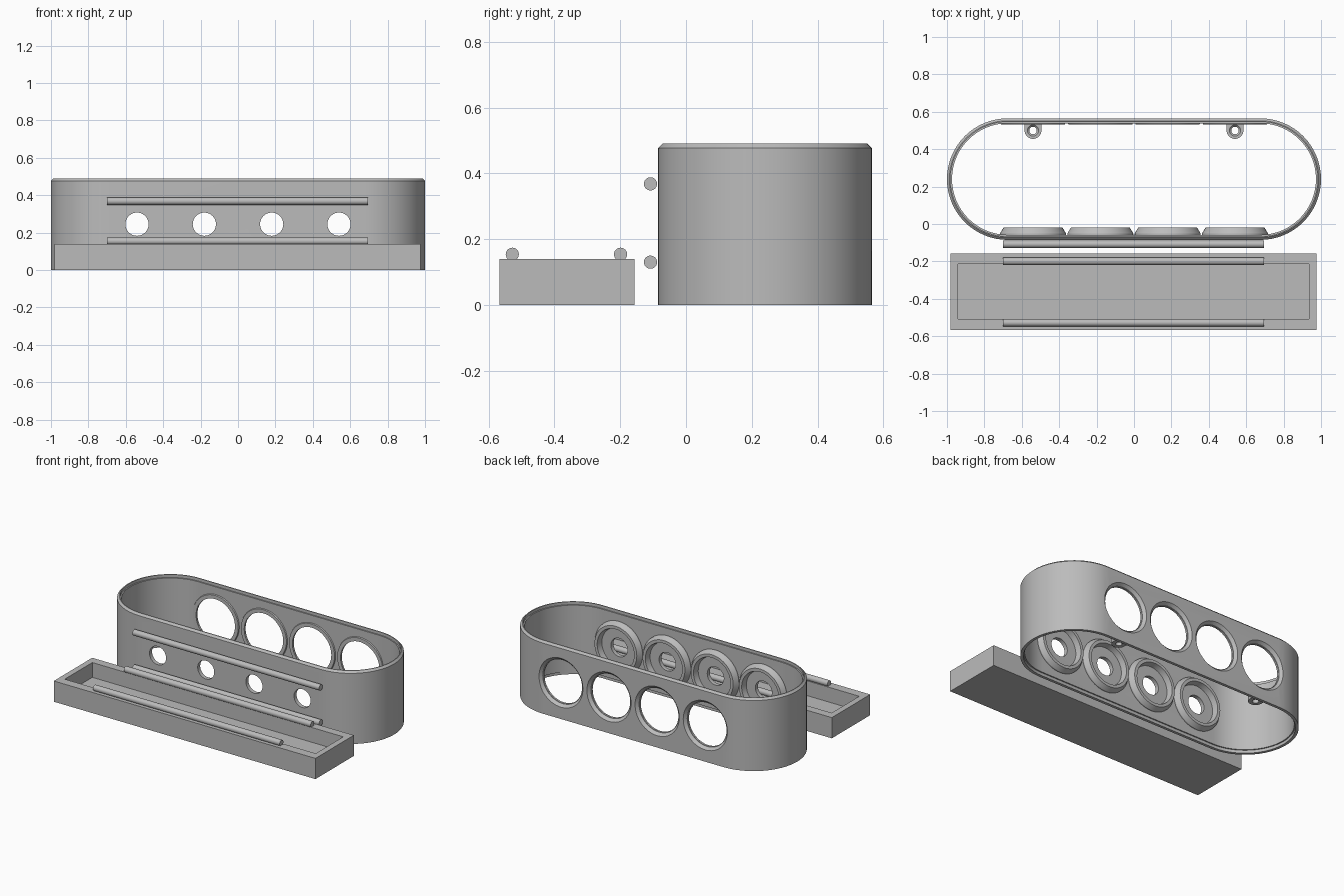
import bpy, bmesh, math
from mathutils import Vector

if "Cube" in bpy.data.objects:
    bpy.data.objects.remove(bpy.data.objects["Cube"])

grey = bpy.data.materials.new("plain_grey")
grey.diffuse_color = (0.5, 0.5, 0.5, 1)
grey.use_nodes = True
grey.node_tree.nodes["Principled BSDF"].inputs["Base Color"].default_value = grey.diffuse_color


def loft(name, rings, loop=True):
    """Skin a series of equal rings; loop joins last to first, otherwise the ends are capped."""
    bm = bmesh.new()
    vs = [[bm.verts.new(p) for p in ring] for ring in rings]
    n = len(vs[0])
    pairs = list(zip(vs, vs[1:])) + ([(vs[-1], vs[0])] if loop else [])
    for a, b in pairs:
        for i in range(n):
            j = (i + 1) % n
            bm.faces.new((a[i], a[j], b[j], b[i]))
    if not loop:
        bm.faces.new(vs[0])
        bm.faces.new(vs[-1])
    bmesh.ops.recalc_face_normals(bm, faces=bm.faces)
    me = bpy.data.meshes.new(name)
    bm.to_mesh(me)
    bm.free()
    me.materials.append(grey)
    ob = bpy.data.objects.new(name, me)
    bpy.context.collection.objects.link(ob)
    return ob


def turned(name, x, z, profile, loop=True, n=64):
    """Revolve (radius, y) points about an axis along y."""
    ang = [2 * math.pi * i / n for i in range(n)]
    return loft(name, [[(x + r * math.cos(a), y, z + r * math.sin(a)) for a in ang]
                       for r, y in profile], loop)


def rod(name, y, z, r=0.02, n=24):
    ang = [2 * math.pi * i / n for i in range(n)]
    return loft(name, [[(x, y + r * math.cos(a), z + r * math.sin(a)) for a in ang]
                       for x in (-0.7, 0.695)], False)


def stadium(inset, z, n=32):
    """Long rounded outline, moved inwards by inset."""
    r, pts = 0.325 - inset, []
    for cx, start in ((0.675, -math.pi / 2), (-0.675, math.pi / 2)):
        for i in range(n + 1):
            a = start + math.pi * i / n
            pts.append((cx + r * math.cos(a), 0.24 + r * math.sin(a), z))
    return pts


def rect(x0, x1, y0, y1, z):
    return [(x0, y0, z), (x1, y0, z), (x1, y1, z), (x0, y1, z)]


# Oblong shell with chamfered rim and a small step inside both openings
shell = loft("shell", [stadium(i, z) for i, z in (
    (0, 0), (0, 0.477), (0.013, 0.49), (0.019, 0.49), (0.019, 0.47),
    (0.027, 0.47), (0.027, 0.02), (0.019, 0.02), (0.019, 0))])

# Small holes in the front wall, large flared holes in the back wall
centres = (-0.54, -0.18, 0.18, 0.54)
MID = 0.245
cutters = []
for x in centres:
    cutters.append(turned("small_cutter", x, MID, [(0.062, -0.15), (0.062, 0.0)], False))
    cutters.append(turned("large_cutter", x, MID, [
        (0.145, 0.5), (0.145, 0.542), (0.166, 0.566), (0.166, 0.62)], False))
bpy.context.view_layer.objects.active = shell
for c in cutters:
    m = shell.modifiers.new("hole", 'BOOLEAN')
    m.operation, m.solver, m.object = 'DIFFERENCE', 'EXACT', c
    bpy.ops.object.modifier_apply(modifier=m.name)
for c in cutters:
    bpy.data.objects.remove(c)

# Raised collars on the inside of both walls
for x in centres:
    turned("front_collar", x, MID, [
        (0.176, -0.064), (0.176, -0.05), (0.158, -0.02), (0.138, -0.02), (0.128, -0.064)])
    turned("back_collar", x, MID, [
        (0.177, 0.546), (0.17, 0.531), (0.1455, 0.531), (0.1455, 0.546)])

# Screw lugs low on the back wall
R = 0.045


def lug_outline(x, z, n=32):
    pts = []
    for i in range(n):
        a = 2 * math.pi * i / n
        c, s = math.cos(a), math.sin(a)
        k = R / max(abs(c), abs(s)) if s > 0 else R
        pts.append((x + k * c, 0.5 + k * s, z))
    return pts


def lug_bore(x, z, r, n=32):
    ang = [2 * math.pi * i / n for i in range(n)]
    return [(x + r * math.cos(a), 0.5 + r * math.sin(a), z) for a in ang]


for x in (-0.54, 0.54):
    loft("screw_lug", [lug_outline(x, 0.02), lug_outline(x, 0.055),
                       lug_bore(x, 0.055, 0.03), lug_bore(x, 0.045, 0.02),
                       lug_bore(x, 0.02, 0.02)])

# Open tray in front of the shell
outer, inner = (-0.98, 0.976, -0.567, -0.157), (-0.94, 0.936, -0.507, -0.213)
loft("tray", [rect(*outer, 0), rect(*outer, 0.14), rect(*inner, 0.14), rect(*inner, 0.04)], False)

# Round rods on the shell front and the tray edges
for z in (0.13, 0.368):
    rod("shell_rod", -0.108, z)
for y in (-0.528, -0.199):
    rod("tray_rod", y, 0.154)

# Smooth the curved surfaces, keep edges crisp
bpy.ops.object.select_all(action='SELECT')
bpy.context.view_layer.objects.active = shell
bpy.ops.object.shade_smooth_by_angle(angle=math.radians(25))
